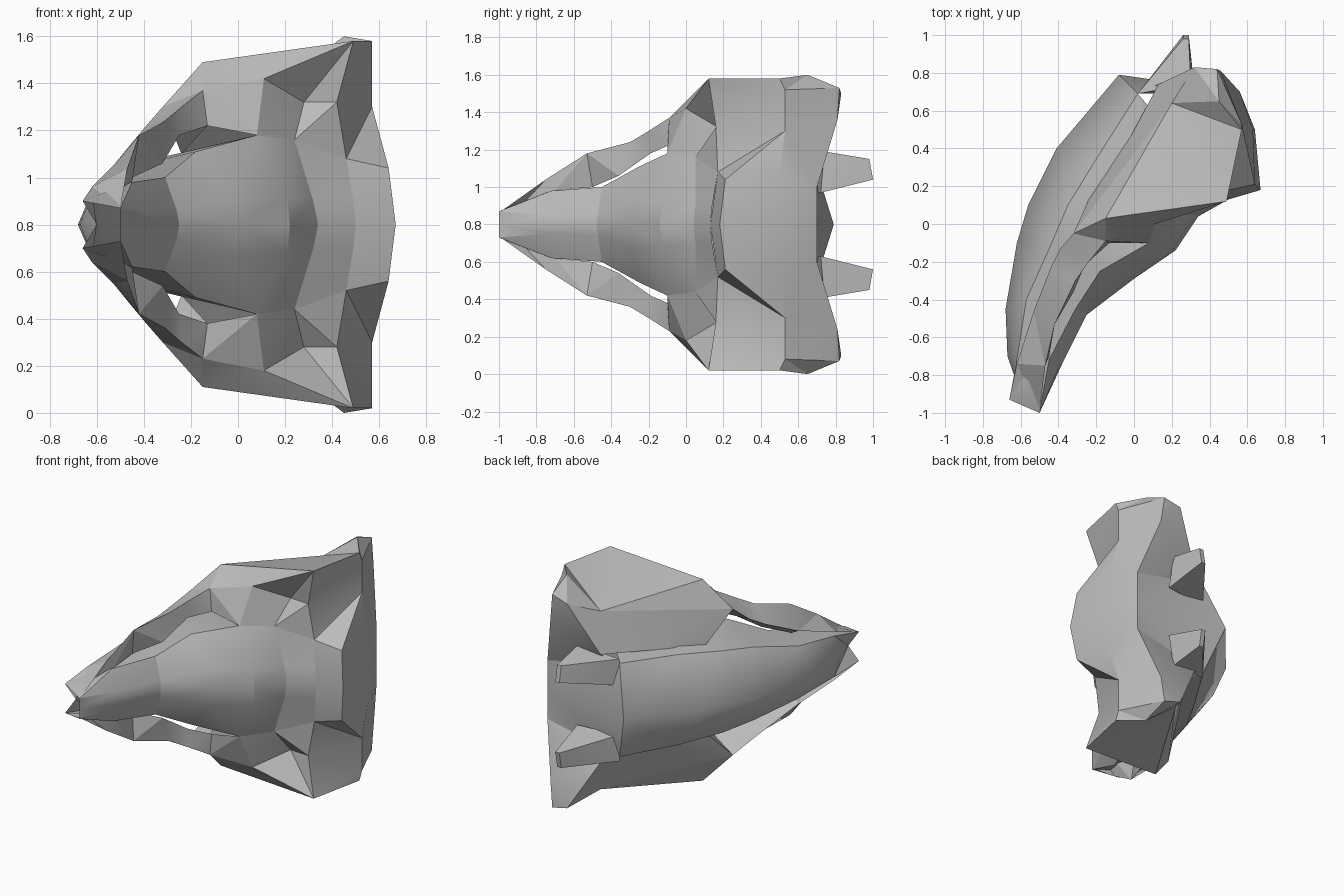
import bpy
import bmesh
from math import radians

MID_HEIGHT = 0.8  # the skull lies on its side, mirrored about this height

cube = bpy.data.objects.get("Cube")
if cube:
    bpy.data.objects.remove(cube, do_unlink=True)

bone = bpy.data.materials.new("bone grey")
bone.use_nodes = True
bone.diffuse_color = (0.5, 0.5, 0.5, 1)
bone.node_tree.nodes["Principled BSDF"].inputs["Base Color"].default_value = bone.diffuse_color


def loft(name, rows, closed=False):
    """Skin neighbouring rows of points (x, y, distance from the mirror plane)."""
    bm = bmesh.new()
    grid = [[bm.verts.new(point) for point in row] for row in rows]
    for first, second in zip(grid, grid[1:]):
        count = len(first)
        for i in range(count if closed else count - 1):
            j = (i + 1) % count
            bm.faces.new((first[i], first[j], second[j], second[i]))
    if closed:
        bm.faces.new(grid[0])
        bm.faces.new(reversed(grid[-1]))
    bmesh.ops.remove_doubles(bm, verts=bm.verts, dist=0.001)
    bmesh.ops.triangulate(bm, faces=bm.faces)
    bmesh.ops.recalc_face_normals(bm, faces=bm.faces)
    mesh = bpy.data.meshes.new(name)
    bm.to_mesh(mesh)
    bm.free()
    mesh.materials.append(bone)

    part = bpy.data.objects.new(name, mesh)
    part.location.z = MID_HEIGHT
    bpy.context.collection.objects.link(part)
    mirror = part.modifiers.new("both sides", "MIRROR")
    mirror.use_axis = (False, False, True)
    mirror.merge_threshold = 0.002
    bpy.ops.object.select_all(action="DESELECT")
    part.select_set(True)
    bpy.context.view_layer.objects.active = part
    bpy.ops.object.shade_smooth_by_angle(angle=radians(20))


# Corners shared by several parts
arch_top = (-0.15, -0.09, 0.57)
arch_outer = (-0.32, -0.05, 0.5)
arch_inner = (-0.13, -0.1, 0.42)
cheek_corner = (-0.15, 0.03, 0.69)
frill_front = (0.49, 0.12, 0.78)
frill_shoulder = (0.57, 0.5, 0.78)
frill_edge = (0.57, 0.53, 0.72)
frill_peak = (0.45, 0.65, 0.8)
frill_back = (0.44, 0.82, 0.73)
frill_notch = (0.46, 0.81, 0.56)
plate_inner = (0.2, 0.64, 0.61)
plate_back = (0.32, 0.83, 0.7)
brow_side = (0.08, -0.1, 0.38)
brow_peak = (0.11, 0, 0.62)
crest_side = (0.24, 0.05, 0.36)
ridge_mid = (0.5, 0.13, 0)
ridge_side = (0.46, 0.17, 0.28)
ridge_outer = (0.42, 0.16, 0.52)
dome_corner = (0.57, 0.53, 0.5)
dome_back = [(0.56, 0.7, 0), (0.56, 0.7, 0.2)]
keel_end = (-0.08, 0.79, 0)
palate_end = (0.02, 0.69, 0.32)
wall_end = (0.13, 0.74, 0.37)

# Snout and braincase: palate keel, palate edge, side, upper shoulder, upper midline
loft("snout_and_braincase", [
    [(-0.6, -0.9, 0), (-0.66, -0.93, 0.1), (-0.5, -1, 0.07), (-0.5, -1, 0.03), (-0.5, -1, 0)],
    [(-0.67, -0.7, 0), (-0.62, -0.72, 0.14), (-0.45, -0.72, 0.18), (-0.39, -0.74, 0.05), (-0.38, -0.74, 0)],
    [(-0.68, -0.45, 0), (-0.57, -0.4, 0.18), (-0.31, -0.45, 0.2), (-0.26, -0.47, 0.06), (-0.25, -0.48, 0)],
    [(-0.62, -0.1, 0), (-0.44, -0.11, 0.25), (-0.18, -0.25, 0.31), (-0.03, -0.28, 0.13), (0, -0.29, 0)],
    [(-0.56, 0.1, 0), (-0.35, 0.1, 0.28), brow_side, (0.21, -0.13, 0.12), (0.22, -0.14, 0)],
    [(-0.41, 0.4, 0), (-0.19, 0.36, 0.31), crest_side, (0.32, 0.05, 0.1), (0.34, 0.04, 0)],
    [keel_end, palate_end, ridge_side, (0.49, 0.14, 0.1), ridge_mid],
])

# Cheek arches framing the eye openings
loft("cheek_arch", [
    [(-0.5, -0.99, 0.07), (-0.66, -0.93, 0.1), (-0.55, -0.9, 0.08)],
    [(-0.47, -0.75, 0.24), (-0.62, -0.74, 0.16), (-0.45, -0.7, 0.18)],
    [(-0.42, -0.53, 0.38), (-0.53, -0.46, 0.25), (-0.45, -0.5, 0.2)],
    [(-0.31, -0.3, 0.44), (-0.44, -0.23, 0.36), (-0.32, -0.36, 0.26)],
    [(-0.24, -0.2, 0.5), (-0.39, -0.13, 0.42), (-0.25, -0.19, 0.38)],
    [arch_top, arch_outer, arch_inner],
    [cheek_corner, arch_outer, arch_inner],
], closed=True)

# Brow between the arches, the braincase and the frill
loft("brow", [
    [arch_inner, brow_side, crest_side, ridge_side],
    [arch_top, brow_peak, (0.28, 0.17, 0.52), ridge_outer],
    [cheek_corner, frill_front, frill_front, frill_front],
])

# Domed shield behind the crest
loft("frill_dome", [
    [ridge_mid, ridge_side, ridge_outer, frill_front, frill_front],
    [(0.67, 0.18, 0), (0.64, 0.21, 0.24), dome_corner, frill_edge, frill_shoulder],
    [(0.64, 0.5, 0), (0.63, 0.5, 0.26), dome_corner, frill_edge, frill_peak],
    dome_back + [frill_notch, frill_back, frill_back],
])

# Outer side plates and the walls beneath them
loft("frill_side_plate", [
    [cheek_corner, frill_front, frill_shoulder, frill_peak, frill_back],
    [arch_outer, plate_inner, plate_inner, plate_inner, plate_back],
])
loft("temple_wall", [
    [arch_inner, arch_outer, plate_inner, plate_back],
    [arch_inner, (-0.24, 0.13, 0.3), (-0.02, 0.46, 0.33), wall_end],
])

# Back of the skull
loft("skull_back", [
    dome_back + [frill_notch, frill_back],
    [keel_end, palate_end, wall_end, plate_back],
])

# Rear prongs
loft("rear_prong", [
    [(0.02, 0.69, 0.17), (0.02, 0.69, 0.35), (0.3, 0.74, 0.39), (0.32, 0.72, 0.17)],
    [(0.26, 1, 0.24), (0.26, 0.98, 0.35), (0.29, 0.98, 0.35), (0.29, 1, 0.24)],
], closed=True)
